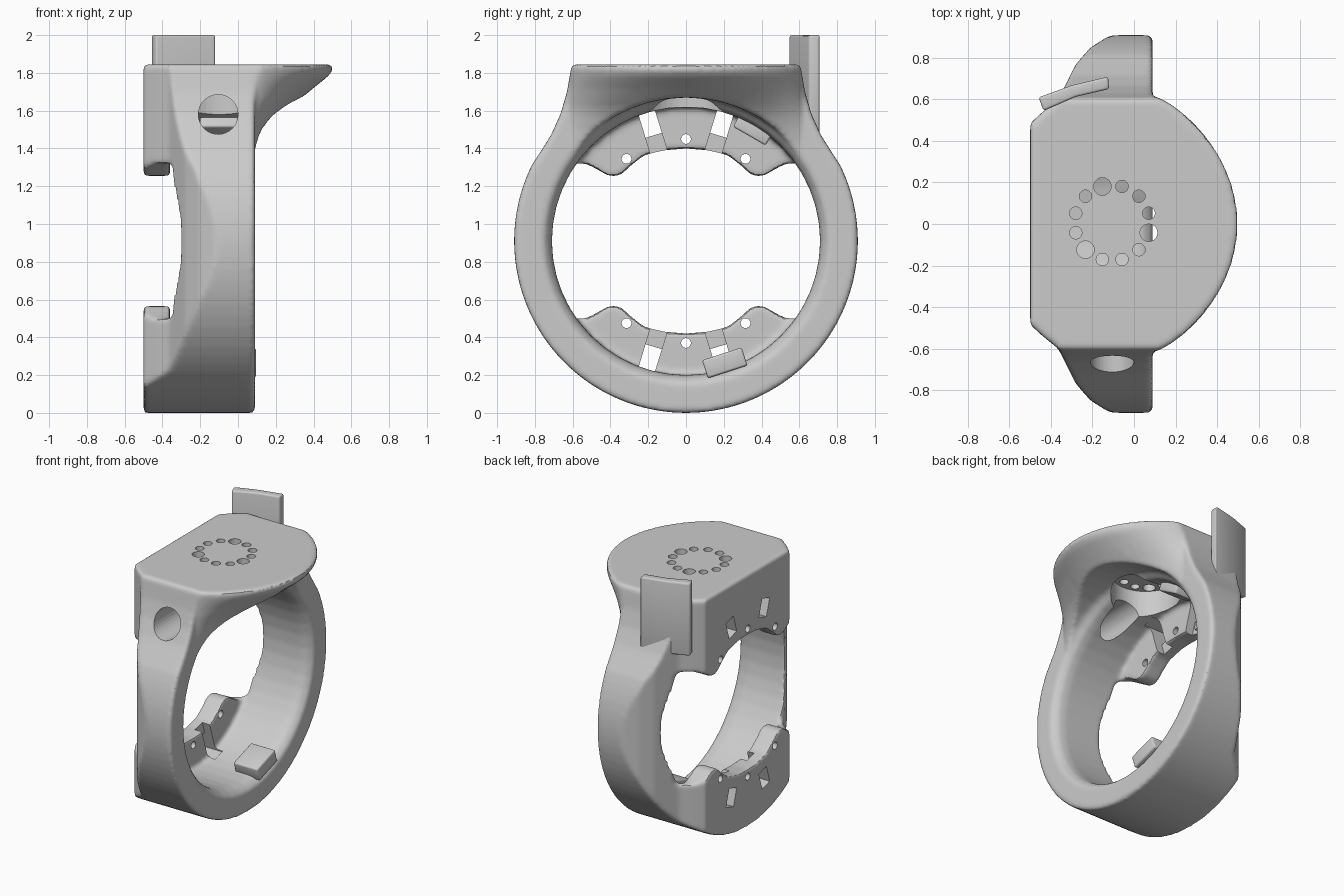
import bpy, bmesh, math
from mathutils import Matrix, Vector

cube = bpy.data.objects.get("Cube")
if cube:
    bpy.data.objects.remove(cube)

grey = bpy.data.materials.new("plain_grey")
grey.use_nodes = True
COLOUR = (0.6, 0.6, 0.6, 1)
grey.diffuse_color = COLOUR
grey.node_tree.nodes["Principled BSDF"].inputs["Base Color"].default_value = COLOUR
CZ = 0.91  # height of the ring axis


def loft(name, loops):
    """Solid skin through matching closed loops of points."""
    bm = bmesh.new()
    rings = [[bm.verts.new(p) for p in loop] for loop in loops]
    n = len(rings[0])
    for a, b in zip(rings, rings[1:]):
        for i in range(n):
            j = (i + 1) % n
            bm.faces.new((a[i], a[j], b[j], b[i]))
    bm.faces.new(rings[0][::-1])
    bm.faces.new(rings[-1])
    bmesh.ops.recalc_face_normals(bm, faces=bm.faces)
    mesh = bpy.data.meshes.new(name)
    bm.to_mesh(mesh)
    bm.free()
    mesh.materials.append(grey)
    ob = bpy.data.objects.new(name, mesh)
    bpy.context.collection.objects.link(ob)
    return ob


def prism(name, pts, axis, lo, hi):
    """Extrude a 2D outline along an axis: x takes (y,z), y takes (x,z), z takes (x,y)."""
    def place(p, t):
        q = list(p)
        q.insert("xyz".index(axis), t)
        return q
    return loft(name, [[place(p, t) for p in pts] for t in (lo, hi)])


def disc(a, b, r, n=24):
    return [(a + r * math.cos(math.tau * i / n), b + r * math.sin(math.tau * i / n)) for i in range(n)]


def tilted_rect(a, b, w, h, angle):
    c, s = math.cos(angle), math.sin(angle)
    return [(a + u * w / 2 * c - v * h / 2 * s, b + u * w / 2 * s + v * h / 2 * c)
            for u, v in ((-1, -1), (1, -1), (1, 1), (-1, 1))]


def apply(ob, kind, **settings):
    mod = ob.modifiers.new(kind, kind)
    for key, value in settings.items():
        setattr(mod, key, value)
    bpy.context.view_layer.objects.active = ob
    bpy.ops.object.modifier_apply(modifier=mod.name)


def combine(ob, other, operation="DIFFERENCE"):
    apply(ob, "BOOLEAN", object=other, operation=operation, solver="EXACT")
    bpy.data.objects.remove(other)


def smooth(ob):
    bpy.ops.object.select_all(action="DESELECT")
    ob.select_set(True)
    bpy.context.view_layer.objects.active = ob
    bpy.ops.object.shade_smooth_by_angle(angle=math.radians(32))


# Main body: plan outline standing upright
half_plan = [(-0.5, 0.485), (-0.44, 0.54), (-0.365, 0.6), (-0.325, 0.68), (-0.28, 0.77),
             (-0.21, 0.85), (-0.13, 0.9), (-0.05, 0.93), (0.09, 0.93)]
plan = half_plan + [(x, -y) for x, y in reversed(half_plan)]
body = prism("ring_body", plan, "z", -0.1, 1.9)

# Overhanging top that flares forward
flare_heights = [(1.2, 0.09), (1.3, 0.1), (1.38, 0.12), (1.5, 0.18), (1.57, 0.23), (1.62, 0.28),
                 (1.72, 0.4), (1.78, 0.475), (1.81, 0.5), (1.9, 0.5)]
layers = []
for z, reach in flare_heights:
    loop = [(-0.2, 0.63, z), (-0.2, -0.63, z)]
    for i in range(33):
        y = 0.62 * math.sin((i / 32 - 0.5) * math.pi)
        bulge = max(0, 1 - (y / 0.62) ** 2) ** 0.75
        loop.append((0.085 + (reach - 0.085) * bulge, y, z))
    layers.append(loop)
combine(body, loft("flare", layers), "UNION")

# Side outline: round ring rising into a narrower flat top
half_side = [(0.91 * math.cos(math.radians(a)), CZ + 0.91 * math.sin(math.radians(a)))
             for a in range(-90, 29, 4)]
half_side += [(0.765, 1.39), (0.715, 1.47), (0.665, 1.58), (0.63, 1.7), (0.605, 1.845)]
side = half_side + [(-y, z) for y, z in reversed(half_side[1:])]
combine(body, prism("side_outline", side, "x", -1, 1), "INTERSECT")

# Round opening with a softened front lip
bore = [(-0.36, 0.71), (0.0, 0.71), (0.05, 0.72), (0.085, 0.75), (0.11, 0.76), (0.7, 0.76)]
combine(body, loft("bore", [[(x, y, z) for y, z in disc(0, CZ, r, 48)] for x, r in bore]))

# Scalloped opening in the back plate
edge = [(1.1, 0.405), (0.6, 0.405), (0.53, 0.41), (0.47, 0.38), (0.42, 0.35), (0.38, 0.342),
        (0.34, 0.355), (0.28, 0.41), (0.22, 0.455), (0.12, 0.48), (0, 0.49)]
quarter = edge + [(-y, h) for y, h in reversed(edge[:-1])]
scallop = [(y, CZ + h) for y, h in quarter] + [(y, CZ - h) for y, h in reversed(quarter)]
combine(body, prism("scallop", scallop, "x", -0.7, -0.345))

# Shallow curved relief on the back of both ring sides
relief = [(-0.36, 0.36), (-0.33, 0.24), (-0.307, 0.12), (-0.3, 0)]
lens = [(x, CZ + h) for x, h in relief] + [(x, CZ - h) for x, h in reversed(relief[:-1])]
combine(body, prism("relief", lens, "y", -1.1, 1.1))

# Soften every edge
apply(body, "REMESH", mode="VOXEL", voxel_size=0.013)
apply(body, "SMOOTH", factor=0.5, iterations=9)

# Hollow under the top, and the side port
combine(body, prism("hollow", disc(-0.1, 0, 0.23, 40), "z", 1.45, 1.785))
combine(body, prism("side_port", disc(-0.105, 1.58, 0.105, 32), "y", -1, -0.15))

# Circle of small holes in the top
for k in range(12):
    a = math.radians(15 + 30 * k)
    radius = 0.042 if k in (3, 7, 11) else 0.03
    spot = disc(-0.105 + 0.182 * math.cos(a), 0.005 + 0.182 * math.sin(a), radius, 20)
    combine(body, prism("top_hole", spot, "z", 1.7, 1.95))

# Back plate: screw holes, slots and grooves, above and below
for up in (1, -1):
    for y, h in ((0, 0.54), (0.315, 0.435), (-0.315, 0.435)):
        combine(body, prism("screw_hole", disc(y, CZ + up * h, 0.026, 20), "x", -0.6, -0.3))
    for s in (1, -1):
        a = math.radians(17) * s
        for r, length, lo, hi in ((0.65, 0.13, -0.6, -0.3), (0.56, 0.24, -0.42, -0.32)):
            rect = tilted_rect(r * math.sin(a), CZ + up * r * math.cos(a), 0.09, length, -a * up)
            combine(body, prism("slot", rect, "x", lo, hi))
smooth(body)

# Upright curved tab at the rear corner
tab_plan = [(-0.46, 0.61), (-0.3, 0.668), (-0.125, 0.71), (-0.12, 0.65), (-0.28, 0.613), (-0.435, 0.545)]
upright_tab = prism("upright_tab", tab_plan, "z", 1.47, 2.0)

# Small tabs on the inside of the ring
lower_tab = prism("lower_inner_tab", tilted_rect(0.205, 0.265, 0.22, 0.1, math.radians(18)), "x", -0.1, 0.095)
upper_tab = prism("upper_inner_tab", tilted_rect(0.355, 1.5, 0.2, 0.08, math.radians(-30)), "x", -0.2, 0.0)
for tab in (upright_tab, lower_tab, upper_tab):
    apply(tab, "BEVEL", width=0.012, segments=3, limit_method="ANGLE")
    smooth(tab)
